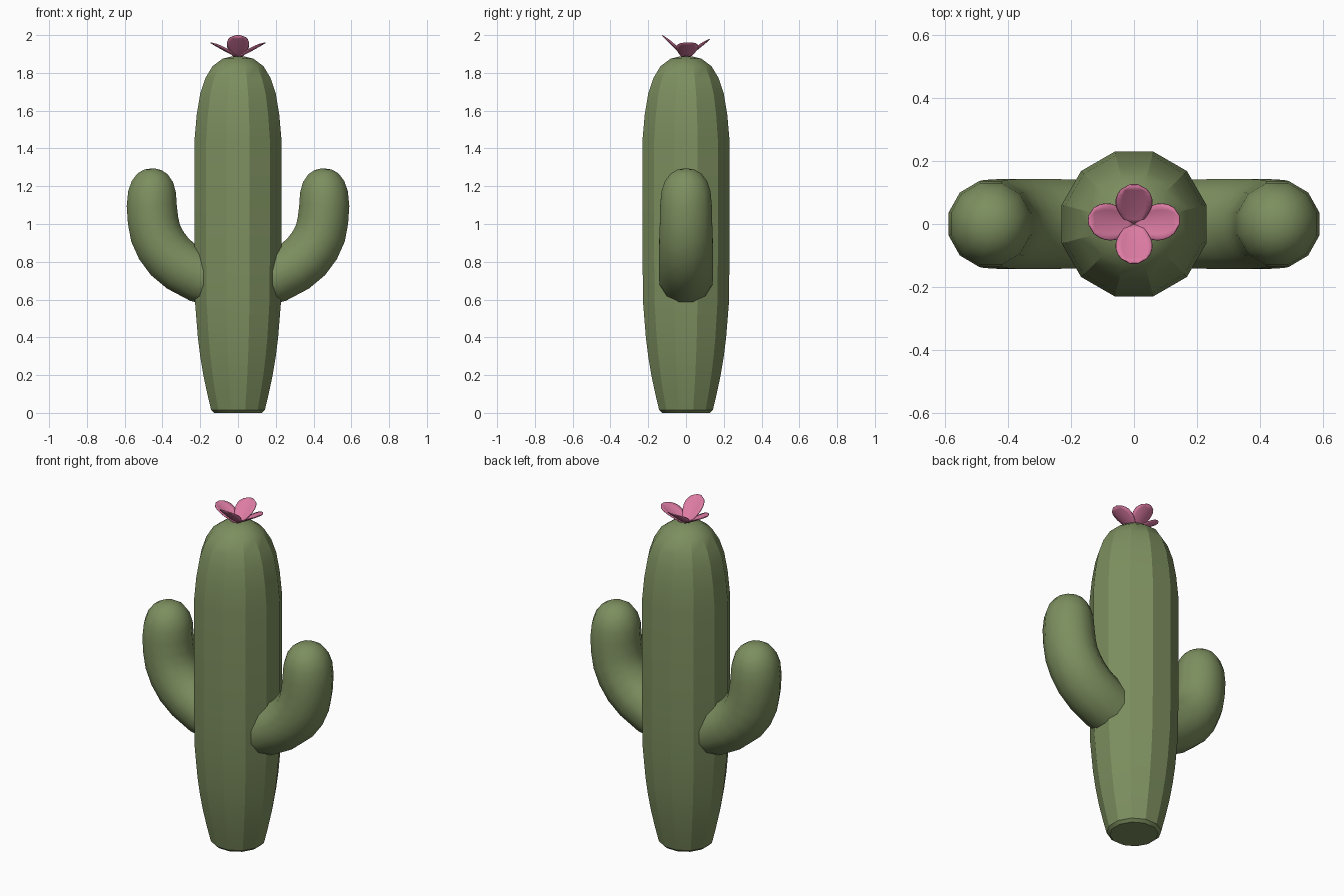
import bpy, bmesh, math
from mathutils import Vector

cube = bpy.data.objects.get("Cube")
if cube:
    bpy.data.objects.remove(cube, do_unlink=True)

SIDES = 12


def make_material(name, rgb):
    mat = bpy.data.materials.new(name)
    mat.use_nodes = True
    mat.diffuse_color = (*rgb, 1)
    mat.node_tree.nodes["Principled BSDF"].inputs["Base Color"].default_value = (*rgb, 1)
    return mat


def finish(bm, name, mat, angle):
    bmesh.ops.recalc_face_normals(bm, faces=bm.faces)
    mesh = bpy.data.meshes.new(name)
    bm.to_mesh(mesh)
    bm.free()
    mesh.materials.append(mat)
    obj = bpy.data.objects.new(name, mesh)
    bpy.context.collection.objects.link(obj)
    bpy.ops.object.select_all(action="DESELECT")
    obj.select_set(True)
    bpy.context.view_layer.objects.active = obj
    bpy.ops.object.shade_smooth_by_angle(angle=math.radians(angle))
    return obj


def loft(name, path, mat, angle, side=1, depth=1.0):
    """Sweep a twelve-sided ring along (x, z, radius) stations in the xz plane."""
    bm = bmesh.new()
    rings = []
    for i, (x, z, r) in enumerate(path):
        a, b = path[max(i - 1, 0)], path[min(i + 1, len(path) - 1)]
        tangent = Vector((b[0] - a[0], 0, b[1] - a[1])).normalized()
        across = Vector((tangent.z, 0, -tangent.x))
        ring = []
        for k in range(SIDES):
            t = math.tau * (k + 0.5) / SIDES
            p = Vector((x, 0, z)) + across * r * math.cos(t)
            p.y = r * depth * math.sin(t)
            p.x *= side
            ring.append(bm.verts.new(p))
        rings.append(ring)
    for low, high in zip(rings, rings[1:]):
        for k in range(SIDES):
            n = (k + 1) % SIDES
            bm.faces.new((low[k], low[n], high[n], high[k]))
    bm.faces.new(rings[0])
    bm.faces.new(rings[-1])
    return finish(bm, name, mat, angle)


def petal(name, mat, turn, reach, rise, shift=0.0):
    """Cupped, round-tipped petal leaning outward from the flower centre."""
    bm = bmesh.new()
    rows, cols = 8, 6
    c, s = math.cos(turn), math.sin(turn)
    grid = []
    for i in range(rows + 1):
        t = i / rows
        # Narrow at the root, widest past the middle, rounded at the tip
        half = 0.02 + 0.038 * math.sin(math.pi / 2 * min(t / 0.55, 1))
        if t > 0.55:
            half *= math.sqrt(max(1 - ((t - 0.55) / 0.46) ** 2, 0))
        row = []
        for j in range(cols + 1):
            u = 2 * j / cols - 1
            out = reach * t
            across = half * u + shift * t
            z = 1.884 + rise * t ** 1.15 + 0.016 * u * u * math.sin(math.pi * t)
            row.append(bm.verts.new((out * c - across * s, out * s + across * c, z)))
        grid.append(row)
    for a, b in zip(grid, grid[1:]):
        for j in range(cols):
            bm.faces.new((a[j], a[j + 1], b[j + 1], b[j]))
    obj = finish(bm, name, mat, 40)
    solid = obj.modifiers.new("thickness", "SOLIDIFY")
    solid.thickness = 0.005
    solid.offset = 0
    return obj


green = make_material("cactus green", (0.205, 0.275, 0.115))
pink = make_material("petal pink", (0.72, 0.2, 0.37))

# Trunk: tapered foot, straight middle, domed top
trunk_profile = [(0.130, 0), (0.147, 0.015), (0.168, 0.1), (0.190, 0.2), (0.207, 0.3),
                 (0.220, 0.4), (0.235, 0.58), (0.238, 0.8), (0.238, 1.45), (0.226, 1.58),
                 (0.207, 1.69), (0.180, 1.77), (0.140, 1.835), (0.085, 1.875), (0.03, 1.888)]
loft("trunk", [(0, z, r) for r, z in trunk_profile], green, 25)

# Arms: bent outward and up, with rounded ends
arm_path = [(0.1, 0.69, 0.135), (0.2, 0.72, 0.142), (0.3, 0.775, 0.144), (0.36, 0.825, 0.144),
            (0.405, 0.885, 0.143), (0.436, 0.95, 0.141), (0.45, 1.02, 0.139),
            (0.457, 1.1, 0.137), (0.455, 1.17, 0.131), (0.453, 1.225, 0.113),
            (0.452, 1.265, 0.083), (0.451, 1.287, 0.047), (0.451, 1.293, 0.015)]
for side, name in ((1, "left_arm"), (-1, "right_arm")):
    loft(name, arm_path, green, 50, side, 1.03)

# Flower: four petals, the front one tallest
petal("left_petal", pink, 0, 0.145, 0.076, 0.012)
petal("right_petal", pink, math.pi, 0.145, 0.076, -0.012)
petal("back_petal", pink, math.pi / 2, 0.125, 0.094)
petal("front_petal", pink, -math.pi / 2, 0.125, 0.114)
